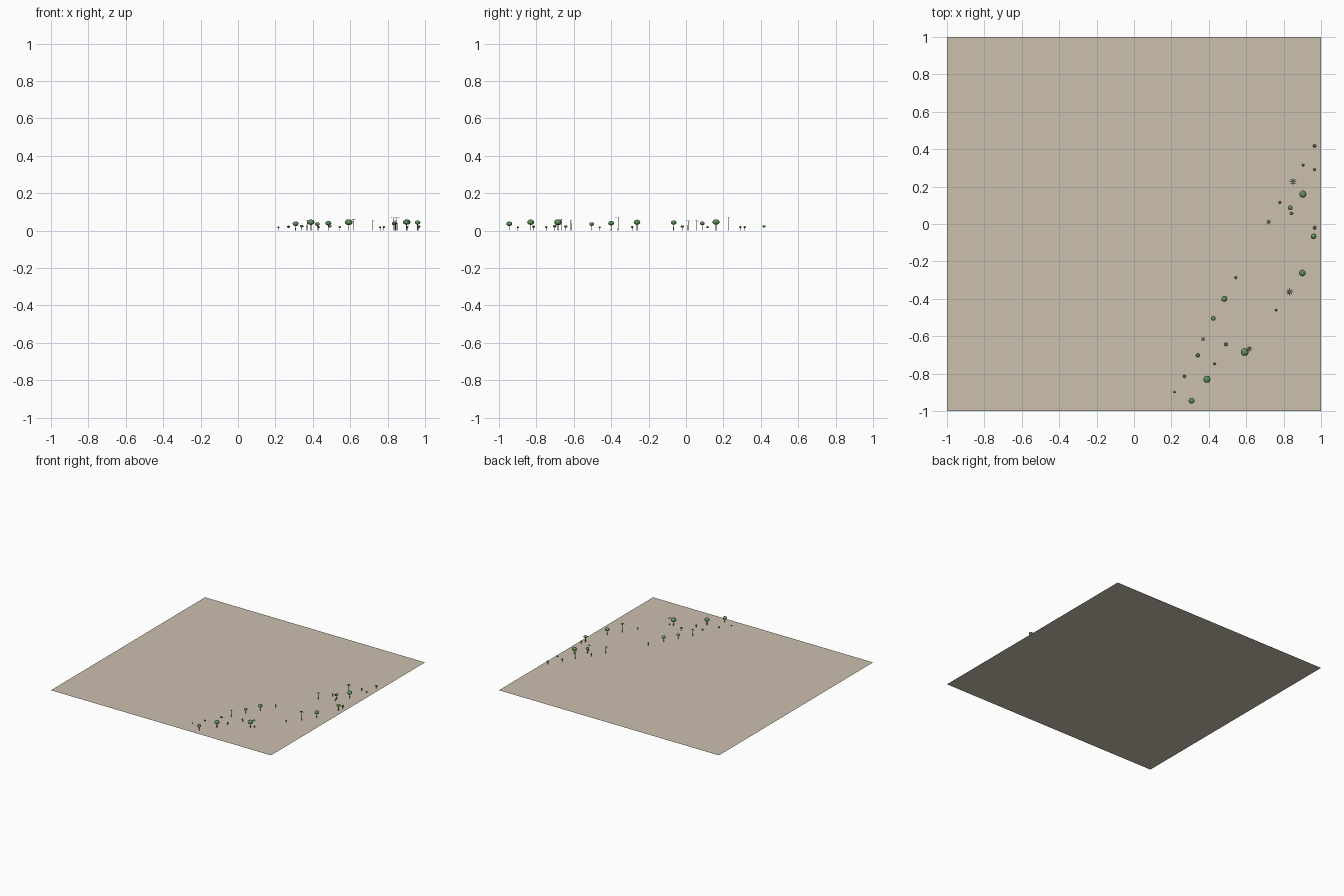
import bpy, bmesh, math
from mathutils import Vector

if "Cube" in bpy.data.objects:
    bpy.data.objects.remove(bpy.data.objects["Cube"])


def material(name, rgb):
    m = bpy.data.materials.new(name)
    m.diffuse_color = (*rgb, 1)
    m.use_nodes = True
    m.node_tree.nodes["Principled BSDF"].inputs["Base Color"].default_value = m.diffuse_color
    return m


SAND = material("sand", (0.60, 0.53, 0.43))
LEAF = material("leaf", (0.12, 0.27, 0.11))
BUSH = material("bush_leaf", (0.10, 0.20, 0.08))
PALM = material("palm_leaf", (0.14, 0.25, 0.12))
BARK = material("bark", (0.25, 0.17, 0.10))


def finish(bm, name, mat, smooth=False):
    me = bpy.data.meshes.new(name)
    bm.to_mesh(me)
    bm.free()
    me.materials.append(mat)
    for p in me.polygons:
        p.use_smooth = smooth
    ob = bpy.data.objects.new(name, me)
    bpy.context.collection.objects.link(ob)
    return ob


def trunk(name, x, y, h, r):
    bm = bmesh.new()
    bmesh.ops.create_cone(bm, cap_ends=True, segments=6, radius1=r, radius2=r * 0.7, depth=h)
    finish(bm, name, BARK).location = (x, y, h / 2)


def crown(name, x, y, z, r, mat, flat):
    bm = bmesh.new()
    bmesh.ops.create_uvsphere(bm, u_segments=12, v_segments=8, radius=r)
    bmesh.ops.scale(bm, vec=(1, 1, flat), verts=bm.verts)
    finish(bm, name, mat, True).location = (x, y, z)


def fronds(name, x, y, top, r):
    # eight narrow leaves that arch out and droop at the tips
    bm = bmesh.new()
    for i in range(8):
        a = i * math.tau / 8
        d, s = Vector((math.cos(a), math.sin(a), 0)), Vector((-math.sin(a), math.cos(a), 0))
        rows = []
        for t, w, z in ((0, 0.06, -0.12), (0.45, 0.12, 0), (1, 0.03, -0.35)):
            c = d * r * t + Vector((0, 0, r * z))
            rows.append((bm.verts.new(c - s * r * w), bm.verts.new(c + s * r * w)))
        for p, q in zip(rows, rows[1:]):
            bm.faces.new((p[0], q[0], q[1], p[1]))
    finish(bm, name, PALM).location = (x, y, top)


# Flat ground sheet
bm = bmesh.new()
bmesh.ops.create_grid(bm, x_segments=1, y_segments=1, size=1)
finish(bm, "ground", SAND)

# Round trees: x, y, crown height, crown radius
trees = [(0.903, 0.16, 0.046, 0.019), (0.96, -0.066, 0.043, 0.015), (0.90, -0.262, 0.045, 0.018),
         (0.483, -0.40, 0.040, 0.016), (0.424, -0.504, 0.035, 0.013), (0.592, -0.684, 0.045, 0.021),
         (0.39, -0.83, 0.045, 0.019), (0.308, -0.945, 0.037, 0.016), (0.835, 0.087, 0.039, 0.013)]
for i, (x, y, z, r) in enumerate(trees):
    trunk(f"tree_trunk_{i}", x, y, z, 0.0025)
    crown(f"tree_crown_{i}", x, y, z, r, LEAF, 0.75)

# Palms: x, y, top height, frond radius
palms = [(0.85, 0.226, 0.074, 0.020), (0.842, 0.057, 0.054, 0.014), (0.72, 0.011, 0.054, 0.015),
         (0.832, -0.363, 0.074, 0.021), (0.617, -0.667, 0.062, 0.017), (0.369, -0.615, 0.053, 0.014)]
for i, (x, y, z, r) in enumerate(palms):
    trunk(f"palm_trunk_{i}", x, y, z - 0.001, 0.002)
    fronds(f"palm_fronds_{i}", x, y, z, r)

# Shrubs: x, y, radius
shrubs = [(0.966, 0.417, 0.009), (0.904, 0.315, 0.007), (0.965, 0.291, 0.007), (0.78, 0.115, 0.007),
          (0.966, -0.02, 0.009), (0.545, -0.287, 0.007), (0.76, -0.461, 0.006), (0.492, -0.643, 0.009),
          (0.431, -0.748, 0.007), (0.341, -0.702, 0.010), (0.27, -0.815, 0.008), (0.216, -0.899, 0.006)]
for i, (x, y, r) in enumerate(shrubs):
    z = 0.008 + 1.6 * r
    trunk(f"shrub_stem_{i}", x, y, z, 0.0013)
    crown(f"shrub_crown_{i}", x, y, z, r, BUSH, 0.7)
